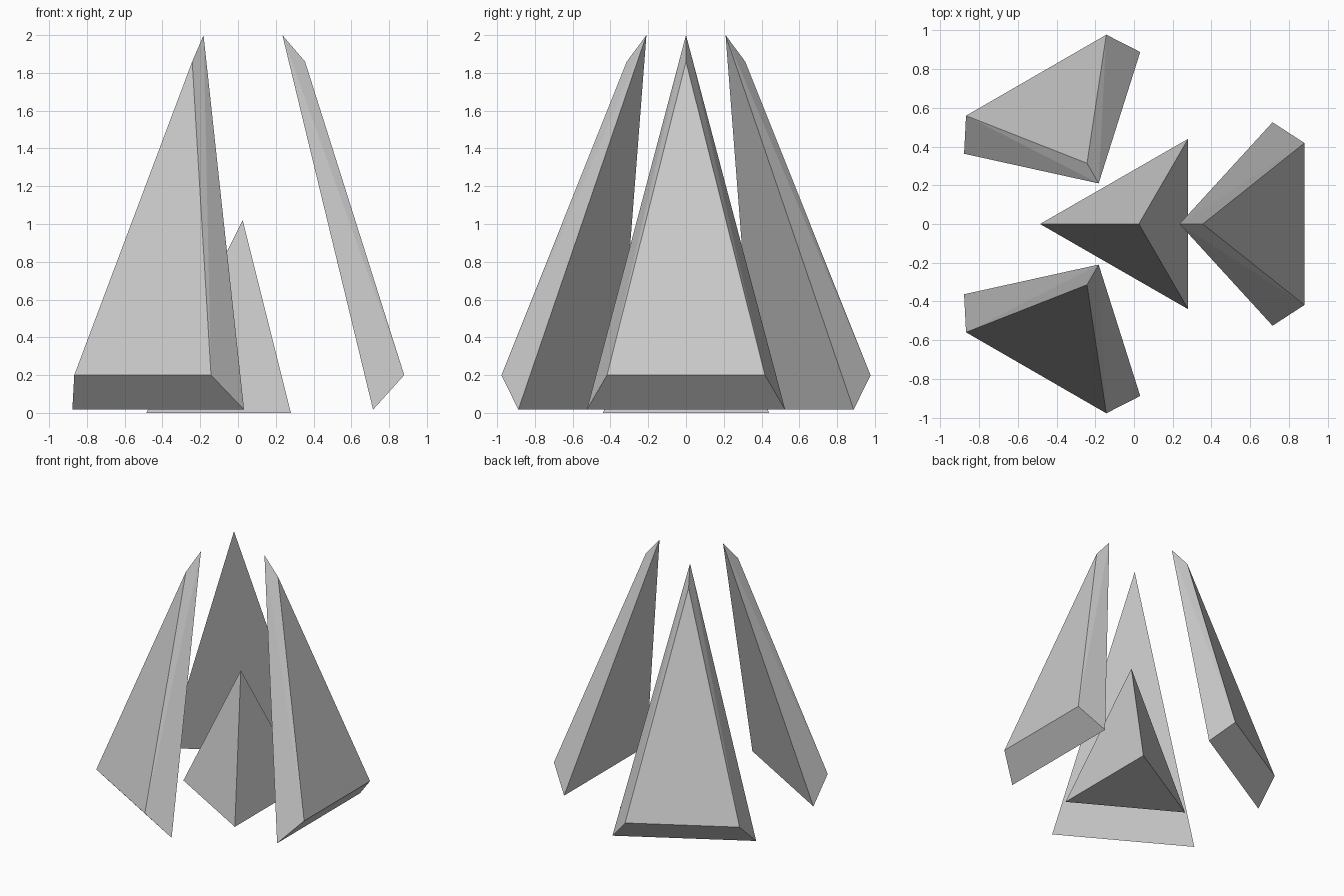
import bpy
import bmesh
from math import radians
from mathutils import Vector, Matrix

if "Cube" in bpy.data.objects:
    bpy.data.objects.remove(bpy.data.objects["Cube"])


def add_hull(name, points):
    """Flat-faced convex solid around a few corner points."""
    bm = bmesh.new()
    for p in points:
        bm.verts.new(p)
    bmesh.ops.convex_hull(bm, input=bm.verts[:])
    bmesh.ops.dissolve_limit(bm, angle_limit=radians(1.5),
                             verts=bm.verts[:], edges=bm.edges[:])
    bmesh.ops.recalc_face_normals(bm, faces=bm.faces[:])
    mesh = bpy.data.meshes.new(name)
    bm.to_mesh(mesh)
    bm.free()
    obj = bpy.data.objects.new(name, mesh)
    bpy.context.collection.objects.link(obj)
    return obj


# Leaning shell panel: large inner triangle, smaller bevelled outer triangle
panel = [Vector(p) for p in (
    (0.235, 0, 2.0), (0.715, 0.525, 0.017), (0.715, -0.525, 0.017),
    (0.355, 0, 1.86), (0.88, 0.418, 0.20), (0.88, -0.418, 0.20))]

# Three panels around the core, the rear two pushed slightly outward
for name, angle, shift in (("right_panel", 0, (0, 0, 0)),
                           ("back_panel", 120, (-0.065, 0.006, 0)),
                           ("front_panel", -120, (-0.065, -0.006, 0))):
    place = Matrix.Translation(shift) @ Matrix.Rotation(radians(angle), 4, 'Z')
    add_hull(name, [place @ p for p in panel])

# Central three-sided pyramid
add_hull("core_pyramid", [(-0.485, 0, 0), (0.28, 0.44, 0),
                          (0.28, -0.44, 0), (0.025, 0, 1.02)])
